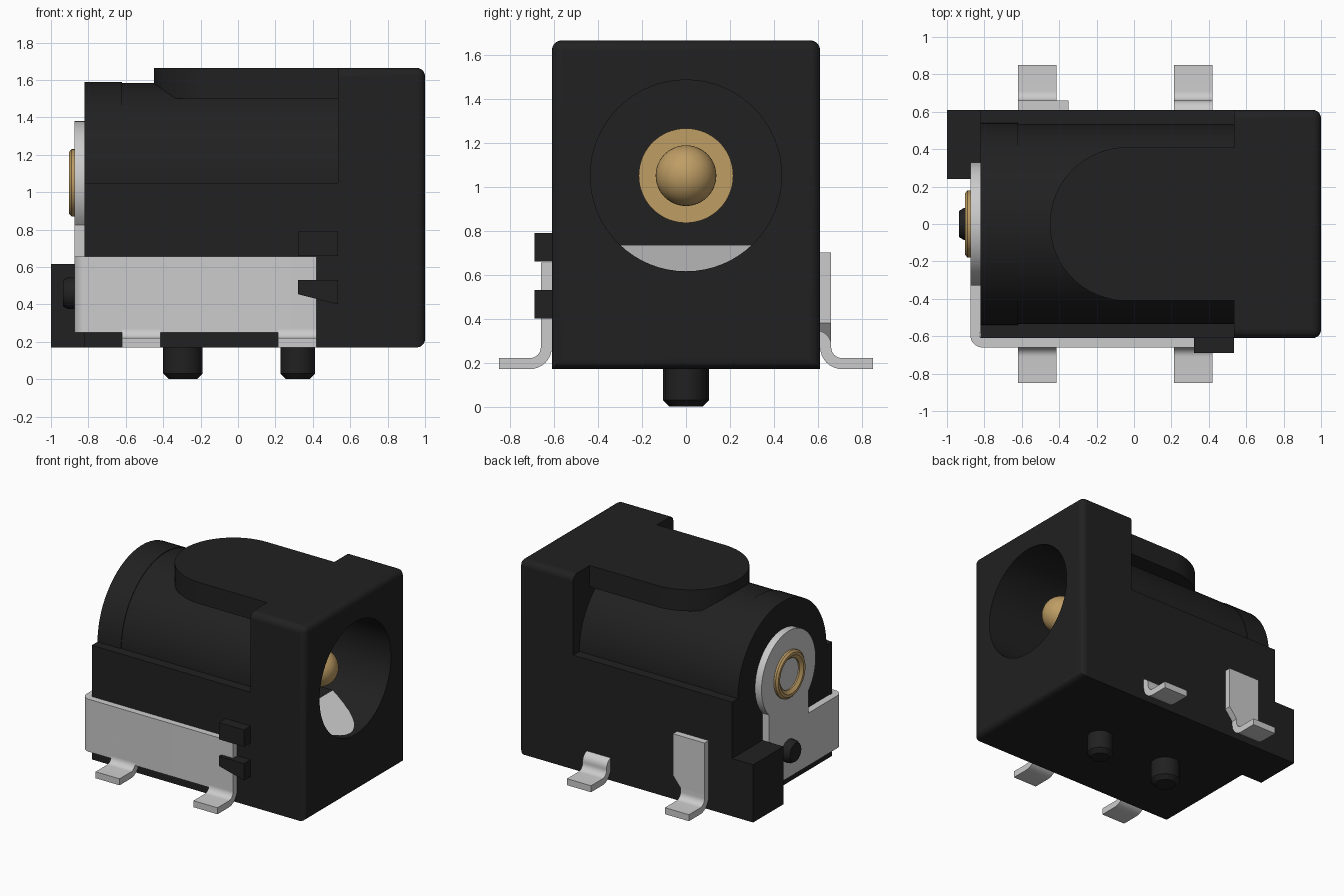
import bpy, bmesh
from math import sin, cos, pi, radians
from mathutils import Vector

if "Cube" in bpy.data.objects:
    bpy.data.objects.remove(bpy.data.objects["Cube"])


def material(name, rgb):
    m = bpy.data.materials.new(name)
    m.use_nodes = True
    m.diffuse_color = (*rgb, 1)
    m.node_tree.nodes["Principled BSDF"].inputs["Base Color"].default_value = (*rgb, 1)
    return m


BLACK = material("black plastic", (0.015, 0.015, 0.015))
METAL = material("tinned metal", (0.6, 0.6, 0.6))
BRASS = material("brass", (0.52, 0.34, 0.13))
AXIS_Z = 1.05  # height of the barrel axis


def finish(name, bm, mat):
    bmesh.ops.recalc_face_normals(bm, faces=bm.faces)
    mesh = bpy.data.meshes.new(name)
    bm.to_mesh(mesh)
    bm.free()
    mesh.materials.append(mat)
    ob = bpy.data.objects.new(name, mesh)
    bpy.context.collection.objects.link(ob)
    activate(ob)
    bpy.ops.object.shade_smooth_by_angle(angle=radians(35))
    return ob


def activate(ob):
    bpy.ops.object.select_all(action='DESELECT')
    ob.select_set(True)
    bpy.context.view_layer.objects.active = ob


def prism(name, pts, axis, lo, hi, mat):
    """Extrude a 2D outline along an axis; the outline uses the other two axes in order."""
    def place(p, h):
        v = list(p)
        v.insert("xyz".index(axis), h)
        return v
    bm = bmesh.new()
    a = [bm.verts.new(place(p, lo)) for p in pts]
    b = [bm.verts.new(place(p, hi)) for p in pts]
    bm.faces.new(a)
    bm.faces.new(b[::-1])
    for i in range(len(pts)):
        j = (i + 1) % len(pts)
        bm.faces.new((a[i], a[j], b[j], b[i]))
    return finish(name, bm, mat)


def box(name, x, y, z, mat):
    return prism(name, [(x[0], y[0]), (x[1], y[0]), (x[1], y[1]), (x[0], y[1])], "z", *z, mat)


def arc(cx, cy, r, start, end, n=8):
    angles = [radians(start + (end - start) * i / n) for i in range(n + 1)]
    return [(cx + r * cos(t), cy + r * sin(t)) for t in angles]


def sheet(path, t=0.05):
    """Outline of a bent strip of constant thickness along a centre path."""
    p = [Vector(q) for q in path]
    left, right = [], []
    for i, q in enumerate(p):
        d = (p[min(i + 1, len(p) - 1)] - p[max(i - 1, 0)]).normalized()
        n = Vector((-d.y, d.x)) * t / 2
        left.append(tuple(q + n))
        right.append(tuple(q - n))
    return left + right[::-1]


def lathe(name, profile, mat, axis="x", centre=(0, 0, AXIS_Z), n=64):
    """Revolve (position, radius) points around an axis; zero radius closes the end."""
    bm = bmesh.new()
    rings = []
    for h, r in profile:
        ring = []
        for i in range(n if r > 0 else 1):
            c, s = r * cos(2 * pi * i / n), r * sin(2 * pi * i / n)
            ring.append(bm.verts.new(Vector(centre) + Vector((h, c, s) if axis == "x" else (c, s, h))))
        rings.append(ring)
    for a, b in zip(rings, rings[1:]):
        for i in range(n):
            quad = [a[i % len(a)], a[(i + 1) % len(a)], b[(i + 1) % len(b)], b[i % len(b)]]
            quad = list(dict.fromkeys(quad))
            if len(quad) > 2:
                bm.faces.new(quad)
    return finish(name, bm, mat)


# Housing: square head with softened front rim, lower box and round barrel
head = box("head_block", (0.535, 1), (-0.61, 0.61), (0.17, 1.665), BLACK)
bm = bmesh.new()
bm.from_mesh(head.data)
rim = [e for e in bm.edges if all(v.co.x > 0.9 for v in e.verts) or all(v.co.z > 1.6 for v in e.verts)
       and abs(e.verts[0].co.y - e.verts[1].co.y) < 0.1]
bmesh.ops.bevel(bm, geom=rim, offset=0.045, segments=5, profile=0.5, affect='EDGES')
bm.to_mesh(head.data)
bm.free()
lower = box("lower_box", (-0.82, 0.535), (-0.61, 0.61), (0.17, AXIS_Z), BLACK)
barrel = lathe("barrel", [(-0.82, 0), (-0.82, 0.54), (-0.62, 0.54), (-0.62, 0.535), (0.54, 0.535), (0.54, 0)], BLACK)

# Plug socket cut through the housing
cutter = lathe("socket_cutter", [(-0.6, 0), (-0.6, 0.435), (1.1, 0.435), (1.1, 0)], BLACK)
cutter.hide_render = True
for ob in (head, lower, barrel):
    activate(ob)
    mod = ob.modifiers.new("socket", 'BOOLEAN')
    mod.operation, mod.solver, mod.object = 'DIFFERENCE', 'EXACT', cutter
    bpy.ops.object.modifier_apply(modifier=mod.name)
    bpy.ops.object.shade_smooth_by_angle(angle=radians(35))
bpy.data.objects.remove(cutter)

# Rounded tongue on top, rear corner block and side clips
prism("top_tongue", [(0.54, -0.41), (0.54, 0.41)] + arc(-0.04, 0, 0.41, 90, 270, 32), "z", 1.5, 1.665, BLACK)
box("rear_corner_block", (-1, -0.8), (0.24, 0.61), (0.17, 0.615), BLACK)
box("upper_clip", (0.32, 0.535), (-0.69, -0.6), (0.66, 0.79), BLACK)
prism("lower_clip", [(0.32, 0.53), (0.535, 0.53), (0.535, 0.4), (0.32, 0.455)], "y", -0.69, -0.6, BLACK)
lathe("rear_stud", [(-0.8, 0), (-0.8, 0.085), (-0.91, 0.085), (-0.935, 0.07), (-0.935, 0)],
      BLACK, centre=(0, 0, 0.46), n=24)

# Locating pegs underneath
for name, x, r in (("rear_peg", -0.295, 0.105), ("front_peg", 0.32, 0.093)):
    lathe(name, [(0, 0), (0, r - 0.03), (0.03, r), (0.2, r), (0.2, 0)], BLACK, "z", (x, 0, 0), 32)

# Socket interior: floor, spring contact and centre pin
box("socket_floor", (-0.61, 0.6), (-0.32, 0.32), (0.55, 0.735), BLACK)
prism("spring_contact", [(0.6, 0.735), (0.97, 0.61), (0.97, 0.58), (0.6, 0.58)], "y", -0.3, 0.3, METAL)
lathe("pin_collar", [(-0.61, 0), (-0.61, 0.215), (-0.56, 0.215), (-0.56, 0)], BRASS)
tip = [(x, max(r, 0)) for x, r in arc(0.69, 0, 0.138, 90, 0, 12)]
tip[-1] = (tip[-1][0], 0)
lathe("centre_pin", [(-0.6, 0), (-0.6, 0.138)] + tip, BRASS, n=48)

# Rivet at the rear, with a hollow middle
lathe("rear_rivet", [(-0.81, 0), (-0.81, 0.17), (-0.875, 0.18), (-0.89, 0.18), (-0.903, 0.165),
                     (-0.903, 0.145), (-0.885, 0.12), (-0.835, 0.115), (-0.835, 0)], BRASS, n=48)

# Rear terminal plate: ring, neck and foot, folded round to the side
ring_wall = arc(0, AXIS_Z, 0.33, -43, 223, 40)
prism("rear_plate", [(-0.58, 0.25), (0.24, 0.25)] + ring_wall + [(-0.24, 0.655), (-0.58, 0.655)],
      "x", -0.875, -0.82, METAL)
side_path = [(-0.85, -0.56)] + arc(-0.81, -0.595, 0.04, 180, 270) + [(0.42, -0.635)]
prism("side_plate", sheet(side_path), "z", 0.25, 0.655, METAL)

# Solder legs
bend = arc(0.71, 0.27, 0.075, 180, 270)
foot = bend + [(0.85, 0.195)]
spans = {"rear": (-0.62, -0.415), "front": (0.215, 0.42)}
for name, (lo, hi) in spans.items():
    path = [(-y, z) for y, z in [(0.635, 0.4)] + foot]
    prism("right_" + name + "_leg", sheet(path), "x", lo, hi, METAL)
prism("left_rear_leg", sheet([(0.635, 0.4)] + foot), "x", *spans["rear"], METAL)
prism("left_rear_blade", [(-0.62, 0.3), (-0.415, 0.3), (-0.35, 0.38), (-0.35, 0.7), (-0.62, 0.7)],
      "y", 0.61, 0.66, METAL)
arch = [(0.55, 0.32), (0.595, 0.32)] + arc(0.595, 0.28, 0.04, 75, 0, 6)
prism("left_front_leg", sheet(arch + foot), "x", *spans["front"], METAL)
